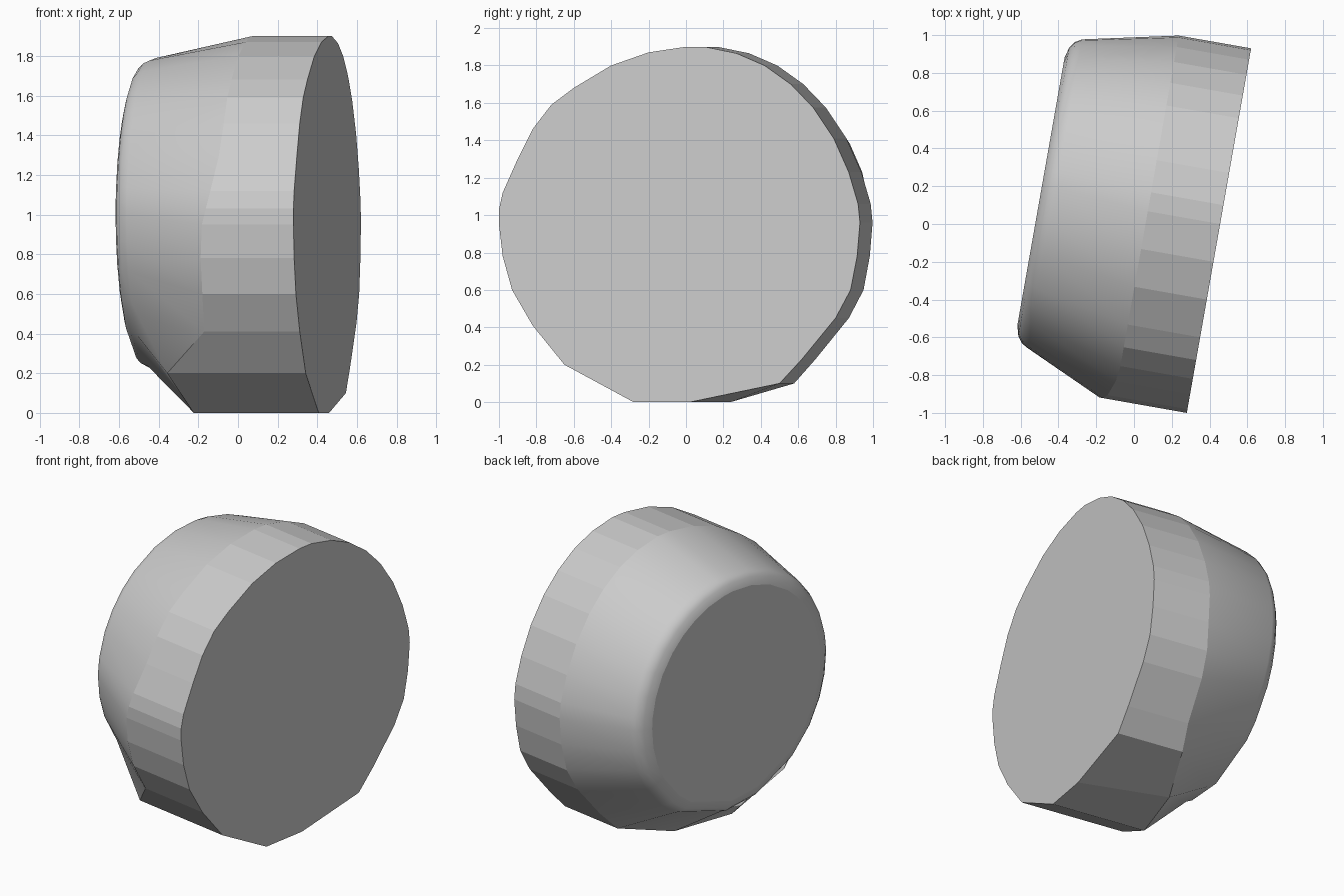
import bpy, bmesh, math
from mathutils import Vector

if "Cube" in bpy.data.objects:
    bpy.data.objects.remove(bpy.data.objects["Cube"])

# Local frame: the drum axis lies flat, turned 10 degrees in plan
ANG = math.radians(-10)
AXIS = Vector((math.cos(ANG), math.sin(ANG), 0))
SIDE = Vector((-math.sin(ANG), math.cos(ANG), 0))
FRONT = 0.449                       # axial position of the open flat face
CT, CZ = 0.045, 0.95                # rim centre (sideways, height)


def place(a, t, z):
    return AXIS * a + SIDE * t + Vector((0, 0, z))


# Rim outline seen from the right: y, z, axial position of the band's back edge
rim = [
    (0.10, 1.90, .06), (0.27, 1.865, .06), (0.42, 1.80, .06), (0.56, 1.70, .06),
    (0.68, 1.575, .06), (0.79, 1.41, .06), (0.87, 1.23, .06), (0.92, 1.06, .06),
    (0.93, 0.96, .06), (0.915, 0.78, .06), (0.88, 0.60, .05), (0.80, 0.45, .04),
    (0.62, 0.23, .03), (0.50, 0.10, 0), (0.02, 0, -.12), (-0.28, 0, -.19),
    (-0.65, 0.20, -.26), (-0.82, 0.41, -.04), (-0.93, 0.60, -.03),
    (-0.98, 0.78, -.03), (-1.00, 0.95, -.02), (-1.00, 1.03, 0), (-0.98, 1.12, .02),
    (-0.90, 1.30, .05), (-0.82, 1.46, .06), (-0.72, 1.59, .06), (-0.60, 1.68, .06),
    (-0.40, 1.80, .06), (-0.20, 1.87, .06), (0, 1.90, .06),
]

# Rounded back rings: axial position, half width, half height
back = [(-.44, .83, .79), (-.475, .81, .775), (-.50, .775, .75), (-.515, .72, .70)]

rings = [[], []] + [[] for _ in back]
for y, z, am in rim:
    t = (y - FRONT * AXIS.y) / SIDE.y
    rings[0].append(place(FRONT, t, z))
    widen = 0.12 if (z == 0 and y > 0) else 0
    rings[1].append(place(am, t + widen, z))
    th = math.atan2(z - CZ, t - CT)
    for ring, (a, rt, rz) in zip(rings[2:], back):
        ring.append(place(a, .085 + rt * math.cos(th), 1.0 + rz * math.sin(th)))

# Loft the rings and cap both ends
bm = bmesh.new()
loops = [[bm.verts.new(p) for p in r] for r in rings]
n = len(rim)
band = []
for k in range(len(loops) - 1):
    for i in range(n):
        j = (i + 1) % n
        f = bm.faces.new((loops[k][i], loops[k][j], loops[k + 1][j], loops[k + 1][i]))
        if k == 0:
            band.append(f)
caps = [bm.faces.new(loops[0]), bm.faces.new(loops[-1])]
bmesh.ops.recalc_face_normals(bm, faces=bm.faces)
bm.faces.index_update()
flat = [f.index for f in band + caps]

mesh = bpy.data.meshes.new("tapered_drum")
bm.to_mesh(mesh)
bm.free()
drum = bpy.data.objects.new("tapered_drum", mesh)
bpy.context.collection.objects.link(drum)
bpy.context.view_layer.objects.active = drum
drum.select_set(True)

# Smooth taper and shoulder, faceted front band, flat caps
bpy.ops.object.shade_smooth_by_angle(angle=math.radians(40))
for i in flat:
    mesh.polygons[i].use_smooth = False
